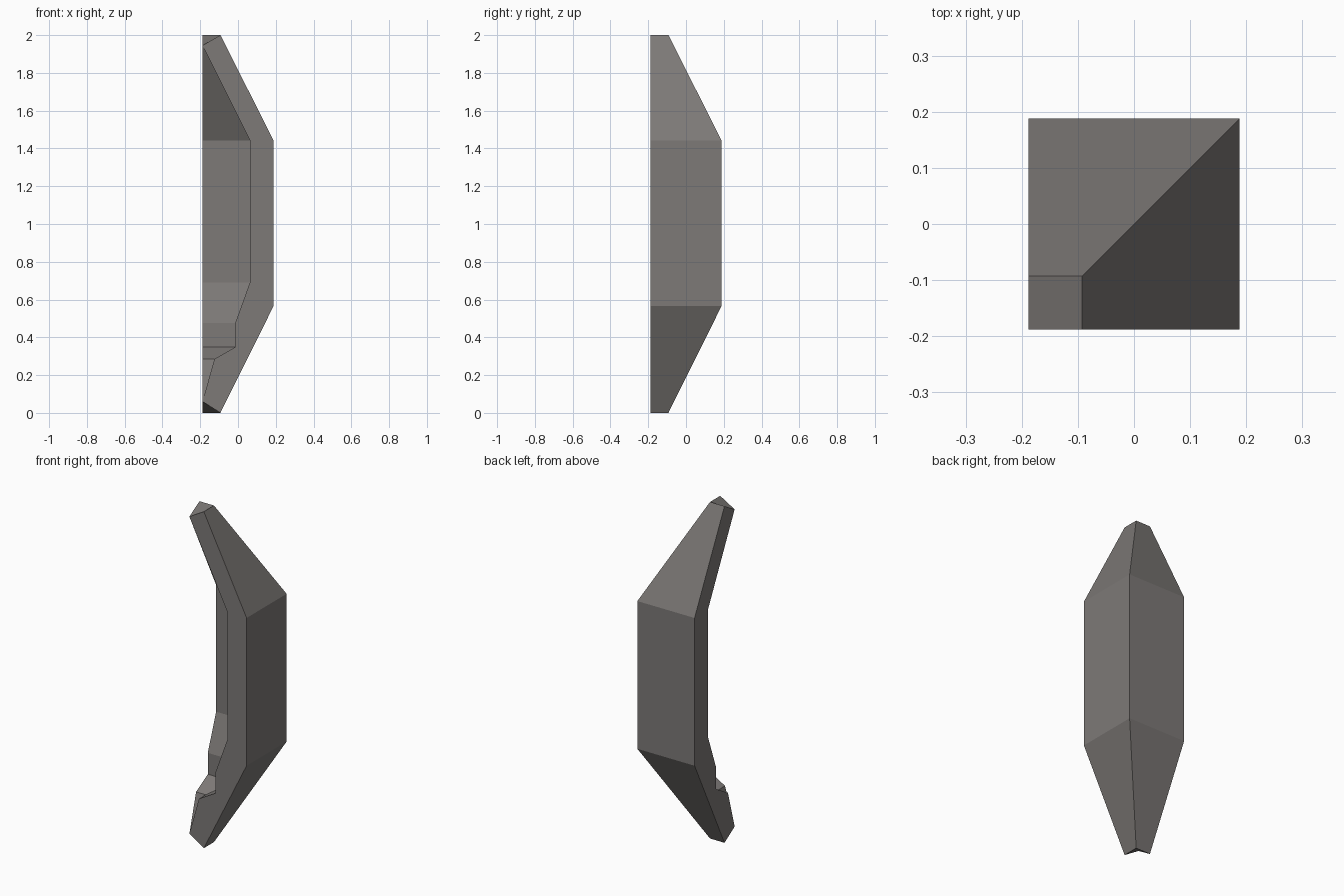
import bpy, bmesh

if "Cube" in bpy.data.objects:
    bpy.data.objects.remove(bpy.data.objects["Cube"])

W = 0.188  # half width; the quarter's axis corner sits at (-W, -W)

# Profiles as (distance, height), swept around one mitred square corner
outer = [(-0.093, 0), (W, 0.565), (W, 1.443), (-0.093, 2)]
inner = [(-W, 1.945), (0.063, 1.443), (0.063, 0.69), (-0.015, 0.475),
         (-0.015, 0.348), (-0.125, 0.285), (-W, 0.06)]

stone = bpy.data.materials.new("warm_grey")
stone.diffuse_color = (0.205, 0.192, 0.184, 1)
stone.use_nodes = True
stone.node_tree.nodes["Principled BSDF"].inputs["Base Color"].default_value = stone.diffuse_color

bm = bmesh.new()


def ring(d, z):
    """Front edge, mitre corner and left edge points; one point on the axis."""
    if d == -W:
        return [bm.verts.new((-W, -W, z))] * 3
    return [bm.verts.new(p) for p in ((d, -W, z), (d, d, z), (-W, d, z))]


rings = [ring(*p) for p in outer + inner]
n = len(rings)
for i in range(n):
    a, b = rings[i], rings[(i + 1) % n]
    if i in (3, n - 1):          # pointed end caps
        tip, edge = (b, a) if i == 3 else (a, b)
        bm.faces.new([tip[0]] + edge)
        continue
    for k in range(2):           # mitred wall faces
        bm.faces.new(dict.fromkeys((a[k], a[k + 1], b[k + 1], b[k])))

# Flat cut sides
bm.faces.new([r[0] for r in rings])
bm.faces.new([r[2] for r in rings])
bmesh.ops.recalc_face_normals(bm, faces=bm.faces)

mesh = bpy.data.meshes.new("quarter_shell")
bm.to_mesh(mesh)
bm.free()
mesh.materials.append(stone)
bpy.context.collection.objects.link(bpy.data.objects.new("quarter_shell", mesh))
